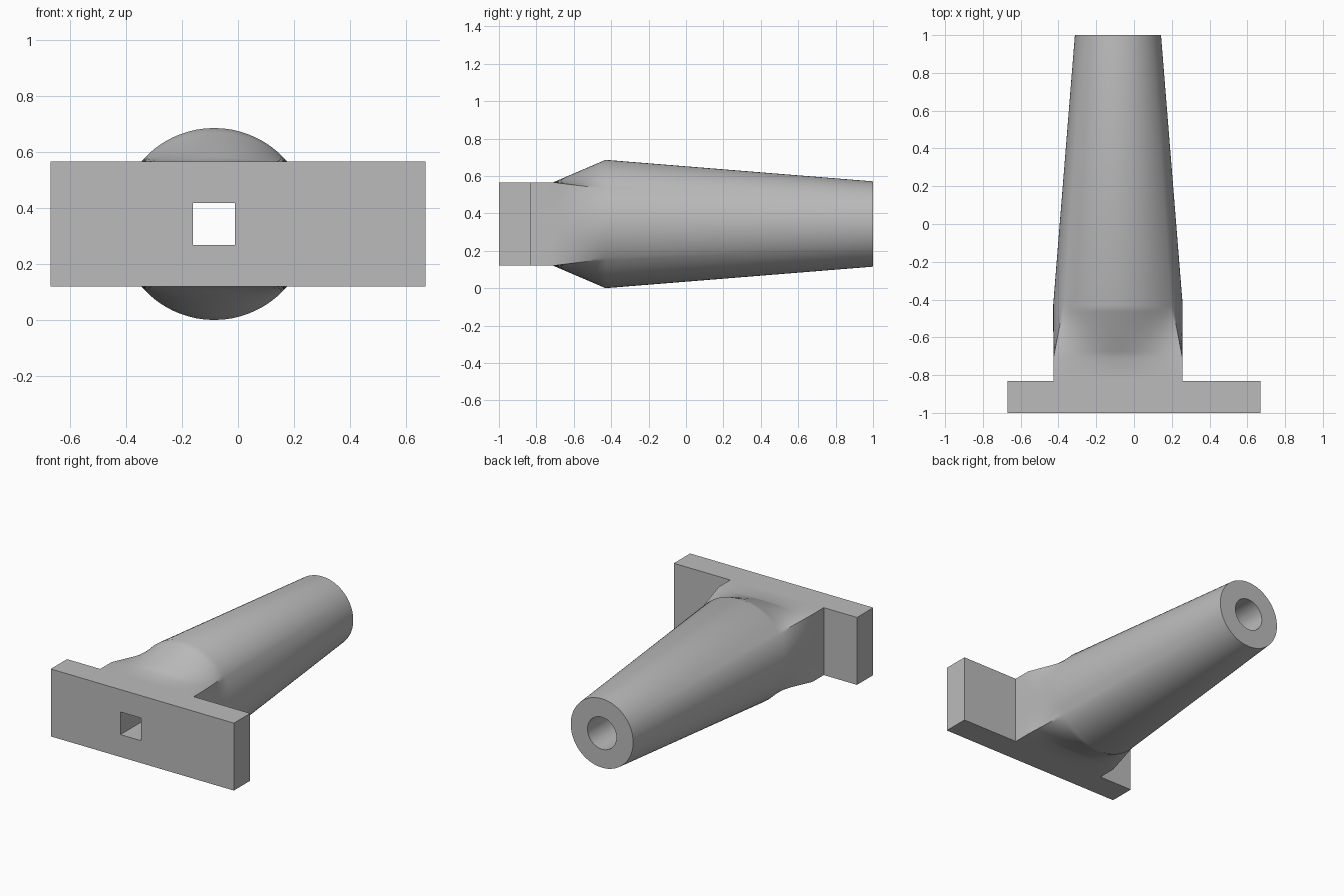
import bpy, bmesh, math

if "Cube" in bpy.data.objects:
    bpy.data.objects.remove(bpy.data.objects["Cube"])

AX, AZ = -0.085, 0.343      # axis of the tapered tube
N = 32                      # segments on each side of a section

mat = bpy.data.materials.new("plain grey")
mat.use_nodes = True
grey = (0.5, 0.5, 0.5, 1)
mat.diffuse_color = grey
mat.node_tree.nodes["Principled BSDF"].inputs["Base Color"].default_value = grey


def rect(hx, hz, cx=AX):
    """Rectangular section, N points to a side."""
    c = [(-hx, -hz), (hx, -hz), (hx, hz), (-hx, hz)]
    pts = []
    for i in range(4):
        (x0, z0), (x1, z1) = c[i], c[(i + 1) % 4]
        for k in range(N):
            t = k / N
            pts.append((cx + x0 + (x1 - x0) * t, AZ + z0 + (z1 - z0) * t))
    return pts


def circle(r, base):
    """Round section whose points lie in the same directions as base."""
    pts = []
    for x, z in base:
        a = math.atan2(z - AZ, x - AX)
        pts.append((AX + r * math.cos(a), AZ + r * math.sin(a)))
    return pts


def blend(a, b, t):
    return [(p[0] + (q[0] - p[0]) * t, p[1] + (q[1] - p[1]) * t) for p, q in zip(a, b)]


plate = rect(0.67, 0.223, 0)
block = rect(0.342, 0.223)
socket = rect(0.075, 0.075)
bulge = circle(0.343, block)
tip = circle(0.228, block)
bore = circle(0.106, socket)

# Outer skin: plate, block, blend from rectangle to round, tapered tube
rings = [(-1, plate), (-0.83, plate), (-0.83, block), (-0.71, block)]
STEPS = 8
for s in range(1, STEPS + 1):
    t = s / STEPS
    rings.append((-0.71 + 0.28 * t, blend(block, bulge, t)))
rings.append((1, tip))
# Through hole: round at the back, square at the front
rings += [(1, bore), (-0.43, bore), (-0.71, socket), (-1, socket)]

bm = bmesh.new()
loops = [[bm.verts.new((x, y, z)) for x, z in pts] for y, pts in rings]
count = 4 * N
for i, a in enumerate(loops):
    b = loops[(i + 1) % len(loops)]
    for k in range(count):
        j = (k + 1) % count
        bm.faces.new((a[k], a[j], b[j], b[k]))
bmesh.ops.recalc_face_normals(bm, faces=bm.faces)

mesh = bpy.data.meshes.new("flanged_tube")
bm.to_mesh(mesh)
bm.free()
mesh.materials.append(mat)
tube = bpy.data.objects.new("flanged_tube", mesh)
bpy.context.collection.objects.link(tube)

# Smooth shading with crisp plate and hole edges
bpy.ops.object.select_all(action="DESELECT")
tube.select_set(True)
bpy.context.view_layer.objects.active = tube
bpy.ops.object.shade_smooth_by_angle(angle=math.radians(30))
